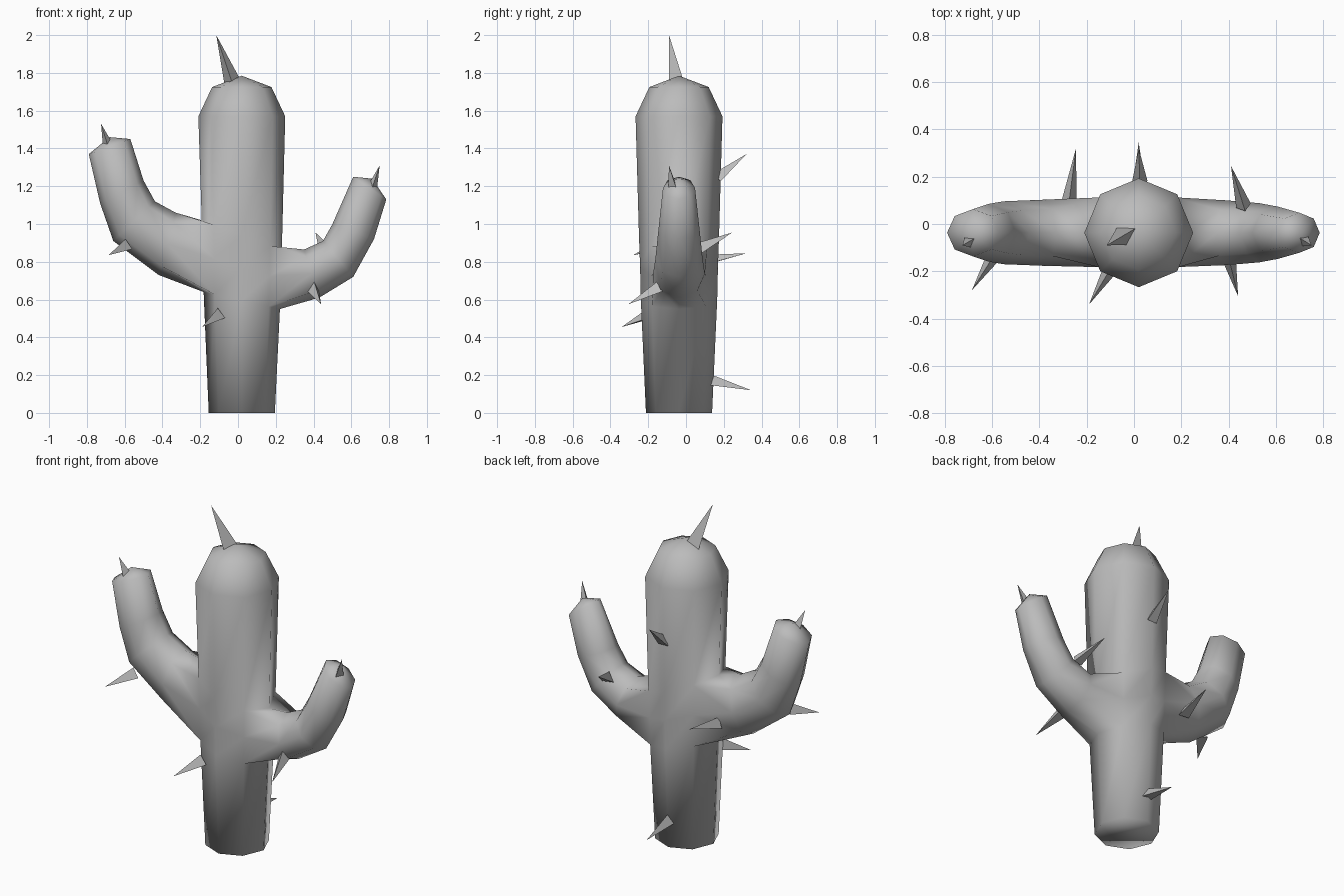
import bpy
import bmesh
from math import cos, sin, tau
from mathutils import Vector

cube = bpy.data.objects.get("Cube")
if cube:
    bpy.data.objects.remove(cube, do_unlink=True)

SIDES = 8
CENTRE = Vector((0.02, -0.037, 0))

grey = bpy.data.materials.new("plain_grey")
grey.use_nodes = True
grey.diffuse_color = (0.5, 0.5, 0.5, 1)
grey.node_tree.nodes["Principled BSDF"].inputs["Base Color"].default_value = (0.5, 0.5, 0.5, 1)


def make_object(name, bm, smooth):
    bmesh.ops.recalc_face_normals(bm, faces=bm.faces)
    for face in bm.faces:
        face.smooth = smooth
    mesh = bpy.data.meshes.new(name)
    bm.to_mesh(mesh)
    bm.free()
    mesh.materials.append(grey)
    obj = bpy.data.objects.new(name, mesh)
    bpy.context.collection.objects.link(obj)
    return obj


def bridge(bm, lower, upper, skip=()):
    for i in range(SIDES):
        if i not in skip:
            j = (i + 1) % SIDES
            bm.faces.new((lower[i], lower[j], upper[j], upper[i]))


def fan(bm, ring, tip):
    apex = bm.verts.new(tip)
    for i in range(SIDES):
        bm.faces.new((ring[i], ring[(i + 1) % SIDES], apex))


bm = bmesh.new()

# Trunk rings: height, radius, tilt (arm openings sit at different heights)
trunk = [(0, 0.175, 0), (0.595, 0.202, 0.045), (0.77, 0.206, 0.065),
         (0.94, 0.212, 0.08), (1.57, 0.23, 0), (1.725, 0.157, 0)]
rings = []
for z, r, tilt in trunk:
    angles = [tau * i / SIDES for i in range(SIDES)]
    rings.append([bm.verts.new(CENTRE + Vector((r * cos(a), r * sin(a), z - tilt * cos(a))))
                  for a in angles])
for n in range(len(rings) - 1):
    # The four side faces around each arm root stay open
    bridge(bm, rings[n], rings[n + 1], skip=(7, 0, 3, 4) if n in (1, 2) else ())
fan(bm, rings[-1], CENTRE + Vector((0, 0, 1.785)))
bm.faces.new(rings[0])


# Arms grow out of the trunk openings
def arm(column, side, sections, tip):
    back, front = (column + side) % SIDES, (column - side) % SIDES
    low, mid, high = rings[1:4]
    previous = [high[column], high[back], mid[back], low[back],
                low[column], low[front], mid[front], high[front]]
    for ux, uz, lx, lz, half_width in sections:
        upper, lower = Vector((ux, CENTRE.y, uz)), Vector((lx, CENTRE.y, lz))
        middle, reach = (upper + lower) / 2, (upper - lower) / 2
        ring = []
        for i in range(SIDES):
            a = tau * i / SIDES
            ring.append(bm.verts.new(middle + reach * cos(a) + Vector((0, half_width * sin(a), 0))))
        bridge(bm, previous, ring)
        previous = ring
    fan(bm, previous, tip)


arm(4, -1, [(-0.33, 1.06, -0.42, 0.73, 0.14), (-0.44, 1.12, -0.66, 0.91, 0.133),
            (-0.50, 1.23, -0.73, 1.11, 0.122), (-0.57, 1.45, -0.79, 1.37, 0.1)],
    (-0.68, CENTRE.y, 1.46))
arm(0, 1, [(0.35, 0.865, 0.43, 0.61, 0.137), (0.45, 0.91, 0.61, 0.72, 0.125),
           (0.50, 1.00, 0.72, 0.92, 0.11), (0.61, 1.25, 0.785, 1.13, 0.085)],
    (0.71, CENTRE.y, 1.24))
make_object("cactus_body", bm, True)


# Three-sided spikes
def spike(name, base, tip, radius=0.037):
    base, tip = Vector(base), Vector(tip)
    axis = tip - base
    spike_bm = bmesh.new()
    bmesh.ops.create_cone(spike_bm, segments=3, radius1=radius, radius2=0,
                          depth=axis.length, cap_ends=True)
    bmesh.ops.remove_doubles(spike_bm, verts=spike_bm.verts, dist=0.0001)
    obj = make_object(name, spike_bm, False)
    obj.location = (base + tip) / 2
    obj.rotation_mode = 'QUATERNION'
    obj.rotation_quaternion = axis.to_track_quat('Z', 'Y')


spike("top_spike", (-0.03, -0.04, 1.75), (-0.115, -0.09, 2.0), 0.05)
spike("right_arm_tip_spike", (-0.69, -0.07, 1.42), (-0.725, -0.09, 1.53), 0.03)
spike("left_arm_tip_spike", (0.71, -0.065, 1.19), (0.75, -0.09, 1.31), 0.03)
spike("right_arm_front_spike", (-0.59, -0.13, 0.885), (-0.685, -0.28, 0.835))
spike("left_arm_front_spike", (0.40, -0.14, 0.66), (0.44, -0.305, 0.575))
spike("trunk_front_spike", (-0.10, -0.19, 0.52), (-0.19, -0.34, 0.455))
spike("trunk_back_high_spike", (0.025, 0.17, 1.24), (0.02, 0.32, 1.37))
spike("left_arm_back_spike", (0.465, 0.07, 0.865), (0.41, 0.245, 0.955))
spike("right_arm_back_spike", (-0.275, 0.09, 0.80), (-0.245, 0.32, 0.845))
spike("trunk_back_low_spike", (0.02, 0.13, 0.165), (0.02, 0.345, 0.12))
